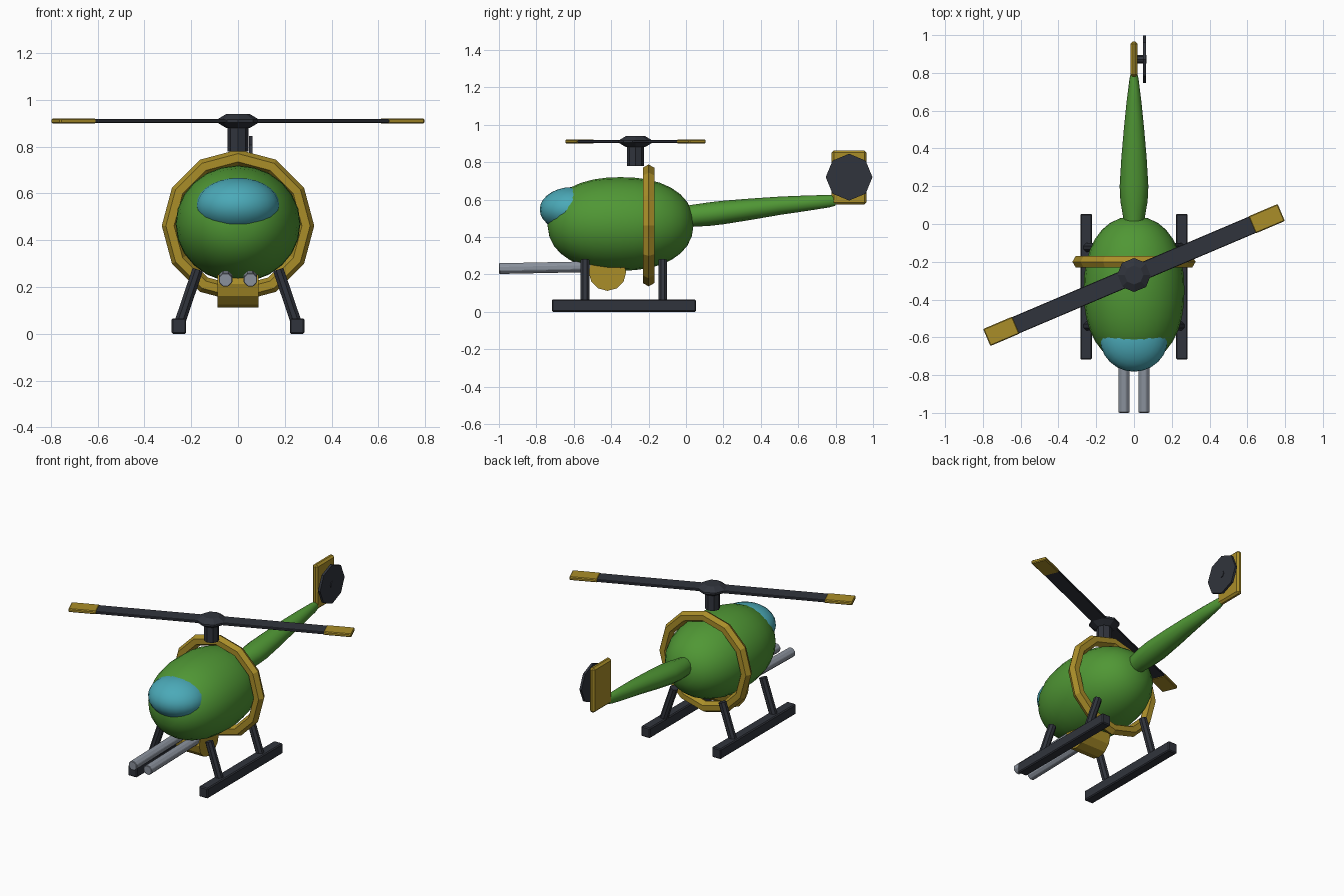
import bpy, bmesh
from math import sin, cos, pi, radians
from mathutils import Vector, Matrix

if "Cube" in bpy.data.objects:
    bpy.data.objects.remove(bpy.data.objects["Cube"])


def mat(name, *rgb):
    m = bpy.data.materials.new(name)
    m.diffuse_color = (*rgb, 1)
    m.use_nodes = True
    m.node_tree.nodes["Principled BSDF"].inputs["Base Color"].default_value = m.diffuse_color
    return m


GREEN = mat("green", .08, .31, .035)
YELLOW = mat("yellow", .40, .27, .022)
DARK = mat("dark", .03, .034, .045)
TEAL = mat("teal", .07, .40, .48)
STEEL = mat("steel", .26, .29, .34)


def make(name, bm, material, matrix=Matrix(), smooth=None, bevel=0):
    bmesh.ops.recalc_face_normals(bm, faces=bm.faces)
    me = bpy.data.meshes.new(name)
    bm.to_mesh(me)
    bm.free()
    me.materials.append(material)
    ob = bpy.data.objects.new(name, me)
    bpy.context.collection.objects.link(ob)
    ob.matrix_world = matrix
    if bevel:
        mod = ob.modifiers.new("bevel", 'BEVEL')
        mod.width = bevel
        mod.segments = 1
    if smooth:
        bpy.ops.object.select_all(action='DESELECT')
        ob.select_set(True)
        bpy.context.view_layer.objects.active = ob
        bpy.ops.object.shade_smooth_by_angle(angle=radians(smooth))
    return ob


def box(name, material, center, size, turn=0, bevel=.006):
    bm = bmesh.new()
    bmesh.ops.create_cube(bm, size=1)
    bmesh.ops.scale(bm, vec=size, verts=bm.verts)
    m = Matrix.Translation(center) @ Matrix.Rotation(turn, 4, 'Z')
    return make(name, bm, material, m, bevel=bevel)


def rod(name, material, a, b, r, sides=8, spin=0, bevel=0):
    a, b = Vector(a), Vector(b)
    bm = bmesh.new()
    bmesh.ops.create_cone(bm, cap_ends=True, segments=sides, radius1=r,
                          radius2=r, depth=(b - a).length,
                          matrix=Matrix.Rotation(spin, 4, 'Z'))
    m = Matrix.Translation((a + b) / 2) @ (b - a).to_track_quat('Z', 'Y').to_matrix().to_4x4()
    return make(name, bm, material, m, bevel=bevel)


def loft(name, material, sections, sides, smooth):
    """Elliptical cross-sections (y, z centre, x radius, z radius) along y."""
    bm = bmesh.new()
    rings = []
    for y, z, rx, rz in sections:
        rings.append([bm.verts.new((rx * cos(2 * pi * i / sides), y,
                                    z + rz * sin(2 * pi * i / sides)))
                      for i in range(sides)])
    for p, q in zip(rings, rings[1:]):
        for i in range(sides):
            j = (i + 1) % sides
            bm.faces.new((p[i], p[j], q[j], q[i]))
    bm.faces.new(rings[0])
    bm.faces.new(rings[-1])
    return make(name, bm, material, smooth=smooth)


# Egg-shaped fuselage
N = 16
E = 2.25
fuselage = []
for k in range(N + 1):
    t = -cos(pi * (k + .15) / (N + .3))
    s = (1 - abs(t) ** E) ** (1 / E)
    fuselage.append((-.35 + .39 * t, .47, .267 * s, .25 * s))
loft("fuselage", GREEN, fuselage, 24, 40)

# Canopy bubble in the nose
bm = bmesh.new()
bmesh.ops.create_uvsphere(bm, u_segments=24, v_segments=14, radius=1)
bmesh.ops.scale(bm, vec=(.18, .175, .12), verts=bm.verts)
make("canopy", bm, TEAL, Matrix.Translation((0, -.607, .547)), smooth=40)

# Tail boom, swelling then tapering upwards
loft("tail_boom", GREEN, [(-.05, .51, .045, .05), (.04, .514, .058, .059),
                          (.12, .522, .072, .063), (.2, .531, .076, .063),
                          (.35, .549, .067, .057), (.5, .567, .054, .049),
                          (.65, .581, .039, .041), (.77, .592, .024, .033),
                          (.80, .594, .016, .026)], 12, 40)

# Hoop around the fuselage
bm = bmesh.new()
hoop = []
for i in range(12):
    a = 2 * pi * i / 12
    ring = []
    for j in range(6):
        b = 2 * pi * j / 6
        r = .291 + .035 * cos(b)
        ring.append(bm.verts.new((r * cos(a), .035 * sin(b), r * sin(a))))
    hoop.append(ring)
for i in range(12):
    p, q = hoop[i], hoop[(i + 1) % 12]
    for j in range(6):
        k = (j + 1) % 6
        bm.faces.new((p[j], p[k], q[k], q[j]))
make("hoop", bm, YELLOW, Matrix.Translation((0, -.2, .462)))

# Tail fin and tail rotor
box("tail_fin", YELLOW, (0, .872, .718), (.037, .187, .29), bevel=.012)
rod("tail_rotor", DARK, (.048, .872, .72), (.063, .872, .72), .125)
rod("tail_rotor_hub", DARK, (0, .872, .72), (.067, .872, .72), .022)

# Main rotor: mast, hub and one long two-ended blade with coloured tips
HUB = Vector((0, -.27, .91))
rod("rotor_mast", DARK, (0, HUB.y, .78), HUB, .045)
bm = bmesh.new()
for z0, r0, r1 in ((-.018, .05, .09), (.018, .09, .05)):
    bmesh.ops.create_cone(bm, cap_ends=False, segments=8, radius1=r0, radius2=r1,
                          depth=.024, matrix=Matrix.Translation((0, 0, z0)))
bmesh.ops.create_cone(bm, cap_ends=False, segments=8, radius1=.09, radius2=.09, depth=.012)
bmesh.ops.remove_doubles(bm, verts=bm.verts, dist=.001)
bmesh.ops.holes_fill(bm, edges=bm.edges)
make("rotor_hub", bm, DARK, Matrix.Translation(HUB))
TURN = radians(23)
along = Vector((cos(TURN), sin(TURN), 0))
box("rotor_blade", DARK, HUB, (1.38, .094, .016), TURN, .003)
for s, side in ((1, "right"), (-1, "left")):
    box("blade_tip_" + side, YELLOW, HUB + along * s * .763, (.168, .098, .022), TURN, .005)

# Landing skids, struts and gun barrels, mirrored left and right
for s, side in ((1, "right"), (-1, "left")):
    box("skid_" + side, DARK, (s * .253, -.332, .033), (.063, .77, .066))
    for y, end in ((-.54, "front"), (-.125, "rear")):
        rod(f"strut_{end}_{side}", DARK, (s * .25, y, .045), (s * .172, y, .275), .025,
            spin=pi / 8)
    rod("barrel_" + side, STEEL, (s * .053, -.999, .231), (s * .053, -.42, .243), .031,
        spin=pi / 8, bevel=.003)

# Chin turret holding the barrels
rod("turret", YELLOW, (-.087, -.42, .212), (.087, -.42, .212), .1, sides=12)
